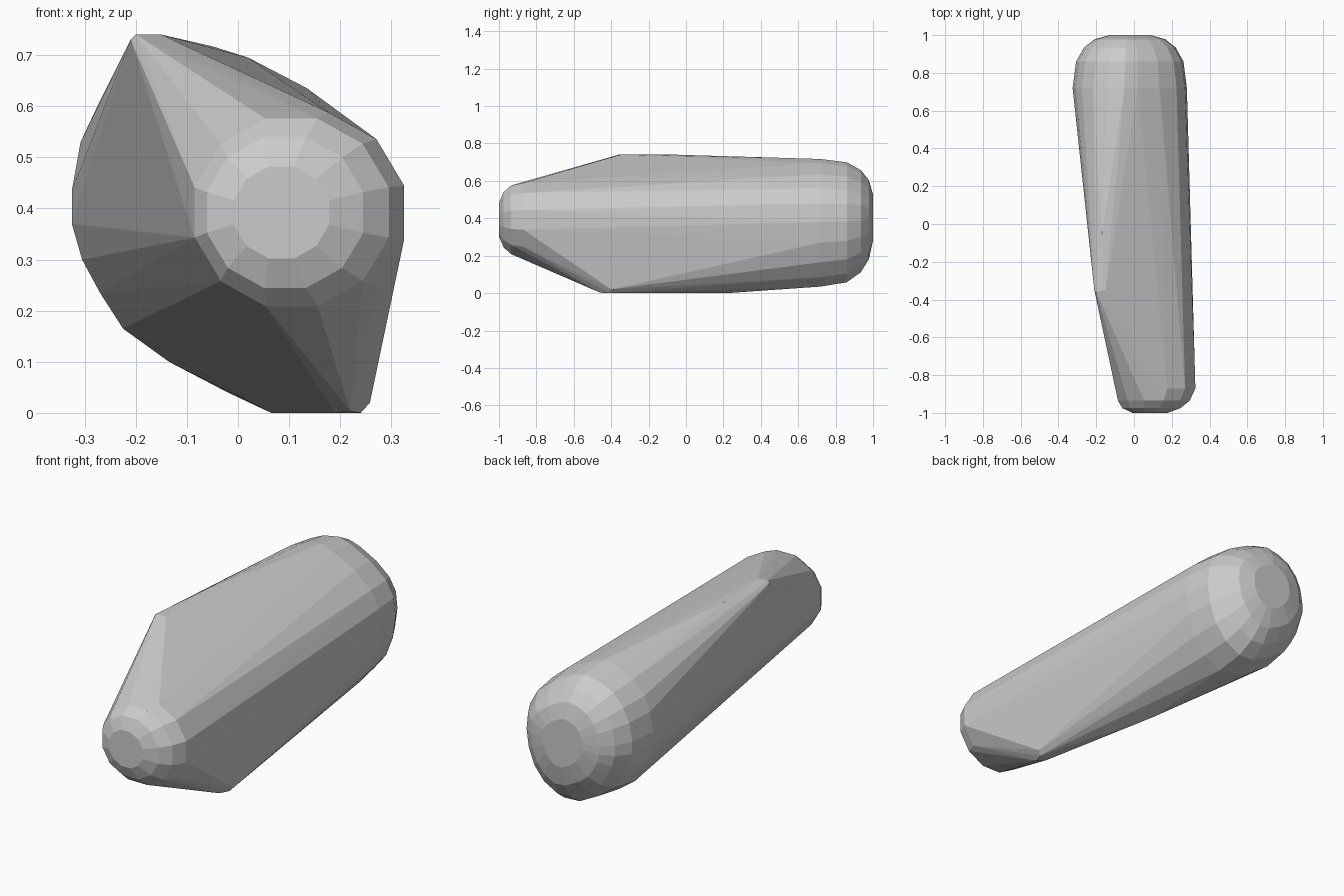
import bpy, bmesh, math

if "Cube" in bpy.data.objects:
    bpy.data.objects.remove(bpy.data.objects["Cube"])

pts = []

# Rounded narrow front end: (y, centre x, radius) rings
for y, cx, r in [(-1.0, .085, .093), (-.975, .092, .153), (-.935, .105, .19), (-.87, .122, .203)]:
    for i in range(12):
        a = math.radians(15 + 30 * i)
        pts.append((cx + r * math.cos(a) / math.cos(math.radians(15)), y,
                    .392 + r * math.sin(a)))

# Rounded wide back end: one cross-section shrunk towards the cap
section = [(-.325, .435), (-.308, .53), (-.275, .60), (-.215, .665), (-.14, .70),
           (-.05, .717), (.02, .695), (.135, .635), (.225, .56), (.27, .48), (.28, .38),
           (.265, .27), (.225, .165), (.16, .085), (.07, .035), (-.02, .04),
           (-.135, .10), (-.225, .165), (-.27, .235), (-.305, .30), (-.325, .37)]
cx, cz = -.02, .42
for y, s in [(.72, 1), (.86, .94), (.935, .8), (.978, .62), (1.0, .36)]:
    pts += [(cx + (x - cx) * s, y, cz + (z - cz) * s) for x, z in section]

# Top ridge tip and lower corner tip
pts += [(-.21, -.35, .73), (-.2, -.36, .74), (-.15, -.35, .74), (-.17, -.05, .74)]
pts += [(.22, -.46, .003), (.24, -.41, 0), (.258, -.40, .02), (.065, .22, 0), (.19, -.42, 0)]

# Skin everything as one convex body
bm = bmesh.new()
for p in pts:
    bm.verts.new(p)
res = bmesh.ops.convex_hull(bm, input=bm.verts)
junk = [v for v in bm.verts if not v.link_faces]
bmesh.ops.delete(bm, geom=junk, context='VERTS')
bmesh.ops.dissolve_limit(bm, angle_limit=math.radians(1), verts=bm.verts, edges=bm.edges)
bmesh.ops.recalc_face_normals(bm, faces=bm.faces)
mesh = bpy.data.meshes.new("faceted_body")
bm.to_mesh(mesh)
bm.free()
bpy.context.collection.objects.link(bpy.data.objects.new("faceted_body", mesh))
